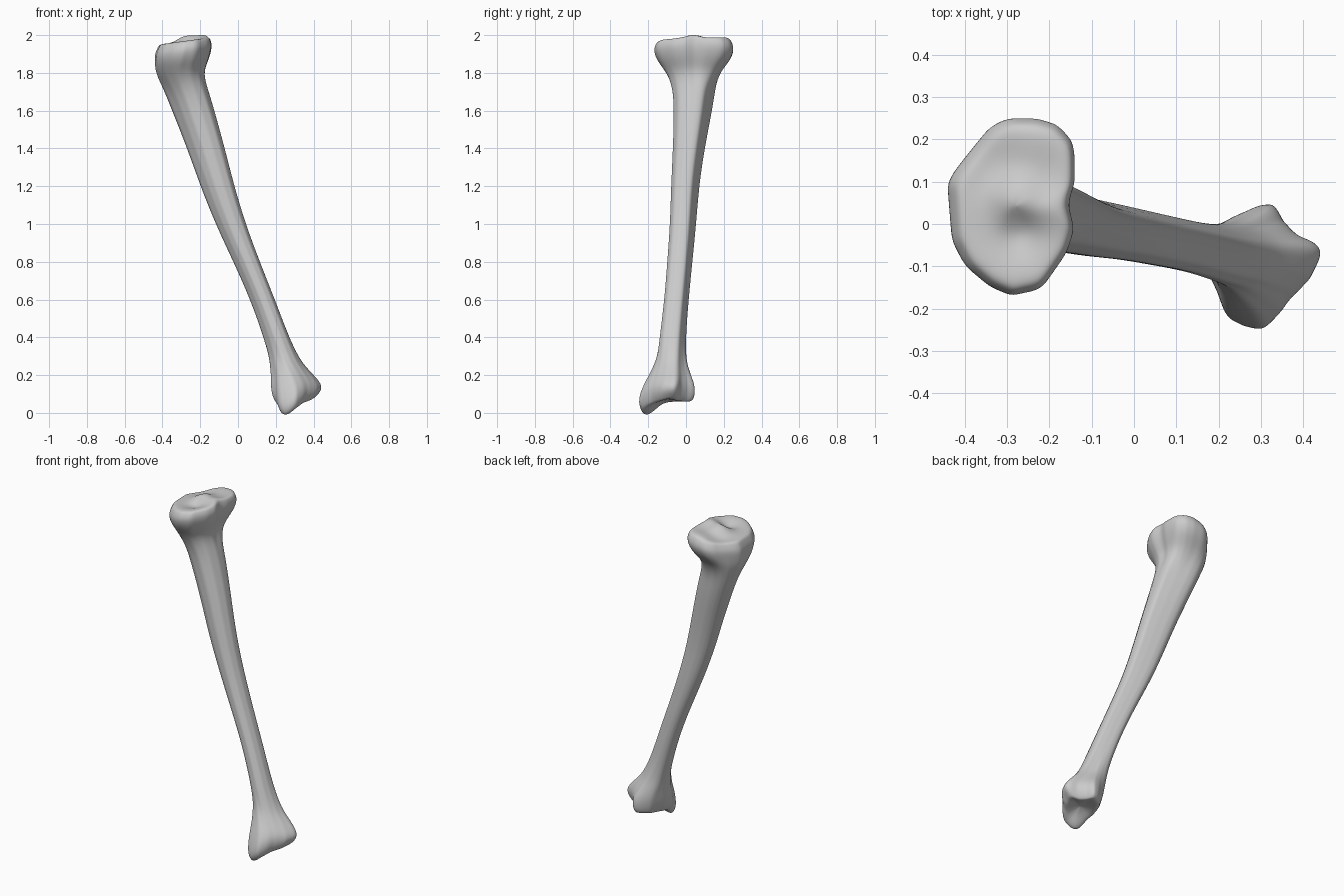
import bpy, bmesh, math

cube = bpy.data.objects.get("Cube")
if cube:
    bpy.data.objects.remove(cube, do_unlink=True)

SEGMENTS = 48

# Cross-section outlines, counter-clockwise: plateau, shaft, ankle
PLATEAU = [(-.14, .19), (-.18, .235), (-.23, .25), (-.3, .25), (-.34, .23), (-.42, .13), (-.44, .1),
           (-.43, -.04), (-.4, -.1), (-.34, -.15), (-.29, -.17), (-.22, -.155), (-.16, -.07),
           (-.14, -.01), (-.158, .05), (-.14, .09)]
SHAFT = [(1, .2), (.92, .46), (.4, .72), (-.15, .94), (-.5, 1), (-.8, .85), (-1, .4),
         (-.92, -.08), (-.55, -.63), (-.15, -.94), (.35, -1), (.8, -.75), (1, -.25)]
ANKLE = [(.44, -.07), (.43, -.05), (.38, -.03), (.345, .01), (.33, .05), (.29, .045), (.23, .01),
         (.18, -.07), (.17, -.12), (.19, -.16), (.21, -.22), (.25, -.24), (.3, -.25),
         (.34, -.21), (.36, -.18), (.41, -.13)]

# Section extents up the bone: z, min x, max x, min y, max y
SECTIONS = [
    (.07, .195, .42, -.247, .04), (.1, .178, .444, -.255, .05), (.15, .17, .45, -.238, .05),
    (.2, .17, .405, -.2, .032), (.25, .165, .355, -.175, .015), (.3, .16, .32, -.155, .005),
    (.4, .135, .27, -.14, 0), (.6, .065, .195, -.115, .015), (.8, -.025, .115, -.1, .035),
    (1, -.12, .04, -.085, .055), (1.2, -.2, -.02, -.08, .07), (1.4, -.27, -.07, -.07, .1),
    (1.6, -.35, -.125, -.065, .14), (1.7, -.39, -.155, -.07, .155), (1.77, -.425, -.175, -.09, .175),
    (1.82, -.44, -.175, -.12, .2), (1.87, -.442, -.15, -.158, .238), (1.92, -.442, -.137, -.174, .255),
    (1.95, -.428, -.144, -.162, .242)]


def clamp(v):
    return max(0, min(1, v))


def bump(x, y, cx, cy, width):
    return math.exp(-((x - cx) ** 2 + (y - cy) ** 2) / width ** 2)


def unit_outline(points):
    """Fit the outline to a unit box and sample it evenly by angle."""
    xs, ys = zip(*points)
    mx, my = (max(xs) + min(xs)) / 2, (max(ys) + min(ys)) / 2
    hx, hy = (max(xs) - min(xs)) / 2, (max(ys) - min(ys)) / 2
    pts = [((x - mx) / hx, (y - my) / hy) for x, y in points]
    result = []
    for i in range(SEGMENTS):
        a = math.tau * i / SEGMENTS
        dx, dy = math.cos(a), math.sin(a)
        reach = 0
        for (ax, ay), (bx, by) in zip(pts, pts[1:] + pts[:1]):
            ex, ey = bx - ax, by - ay
            det = dx * ey - dy * ex
            if abs(det) < 1e-9:
                continue
            t = (ax * ey - ay * ex) / det
            u = (ax * dy - ay * dx) / det
            if t > 0 and -1e-6 <= u <= 1 + 1e-6:
                reach = max(reach, t)
        result.append((dx * reach, dy * reach))
    return result


plateau, shaft, ankle = map(unit_outline, (PLATEAU, SHAFT, ANKLE))


def section(z, x0, x1, y0, y1):
    """Blend the outlines for this height and stretch them to the extents."""
    top, low = clamp((z - 1.7) / .18), clamp((.36 - z) / .24)
    ring = []
    for p, s, a in zip(plateau, shaft, ankle):
        u, v = (p[k] * top + a[k] * low + s[k] * (1 - top - low) for k in (0, 1))
        ring.append(((x0 + x1) / 2 + u * (x1 - x0) / 2, (y0 + y1) / 2 + v * (y1 - y0) / 2, z))
    return ring


def shrink(ring, factor, z):
    cx, cy = (sum(p[k] for p in ring) / len(ring) for k in (0, 1))
    return [(cx + (x - cx) * factor, cy + (y - cy) * factor, z) for x, y, _ in ring]


def sculpt(x, y, z):
    """Tilt the plateau, raise its spines, hollow its condyles, pull down the malleolus."""
    if z > 1.94:
        z += .03 * bump(x, y, -.28, .06, .055) + .02 * bump(x, y, -.2, .035, .05)
        z += .012 * bump(x, y, -.24, .2, .07)
        z -= .022 * bump(x, y, -.27, -.02, .045) + .01 * bump(x, y, -.33, .14, .07)
    if z > 1.8:
        z += .14 * (x + .29) * clamp((z - 1.8) / .12)
    if z < .2:
        fade = clamp((.2 - z) / .1)
        z -= .073 * bump(x, y, .25, -.21, .07) * fade
        z += .02 * bump(x, y, .42, -.08, .06) * clamp((.15 - z) / .06)
    return x, y, z


# Bone: lofted sections closed by concentric end caps
body = [section(*row) for row in SECTIONS]
bottom = [shrink(body[0], f, z) for f, z in ((.04, .073), (.35, .07), (.65, .063), (.88, .058))]
crown = [shrink(body[-1], f, z) for f, z in ((.95, 1.964), (.85, 1.969), (.68, 1.967), (.5, 1.965),
                                             (.34, 1.966), (.18, 1.967), (.04, 1.967))]

bm = bmesh.new()
rings = [[bm.verts.new(sculpt(*p)) for p in ring] for ring in bottom + body + crown]
for lower, upper in zip(rings, rings[1:]):
    for i in range(SEGMENTS):
        j = (i + 1) % SEGMENTS
        bm.faces.new((lower[i], lower[j], upper[j], upper[i]))
bm.faces.new(rings[0][::-1])
bm.faces.new(rings[-1])
bmesh.ops.recalc_face_normals(bm, faces=bm.faces)
mesh = bpy.data.meshes.new("shin_bone")
bm.to_mesh(mesh)
bm.free()

bone = bpy.data.objects.new("shin_bone", mesh)
bpy.context.collection.objects.link(bone)
for polygon in mesh.polygons:
    polygon.use_smooth = True
soften = bone.modifiers.new("soften", "SUBSURF")
soften.levels = soften.render_levels = 2

# Colour
grey = bpy.data.materials.new("bone_grey")
grey.use_nodes = True
colour = (.6, .6, .6, 1)
grey.diffuse_color = colour
grey.node_tree.nodes["Principled BSDF"].inputs["Base Color"].default_value = colour
mesh.materials.append(grey)
